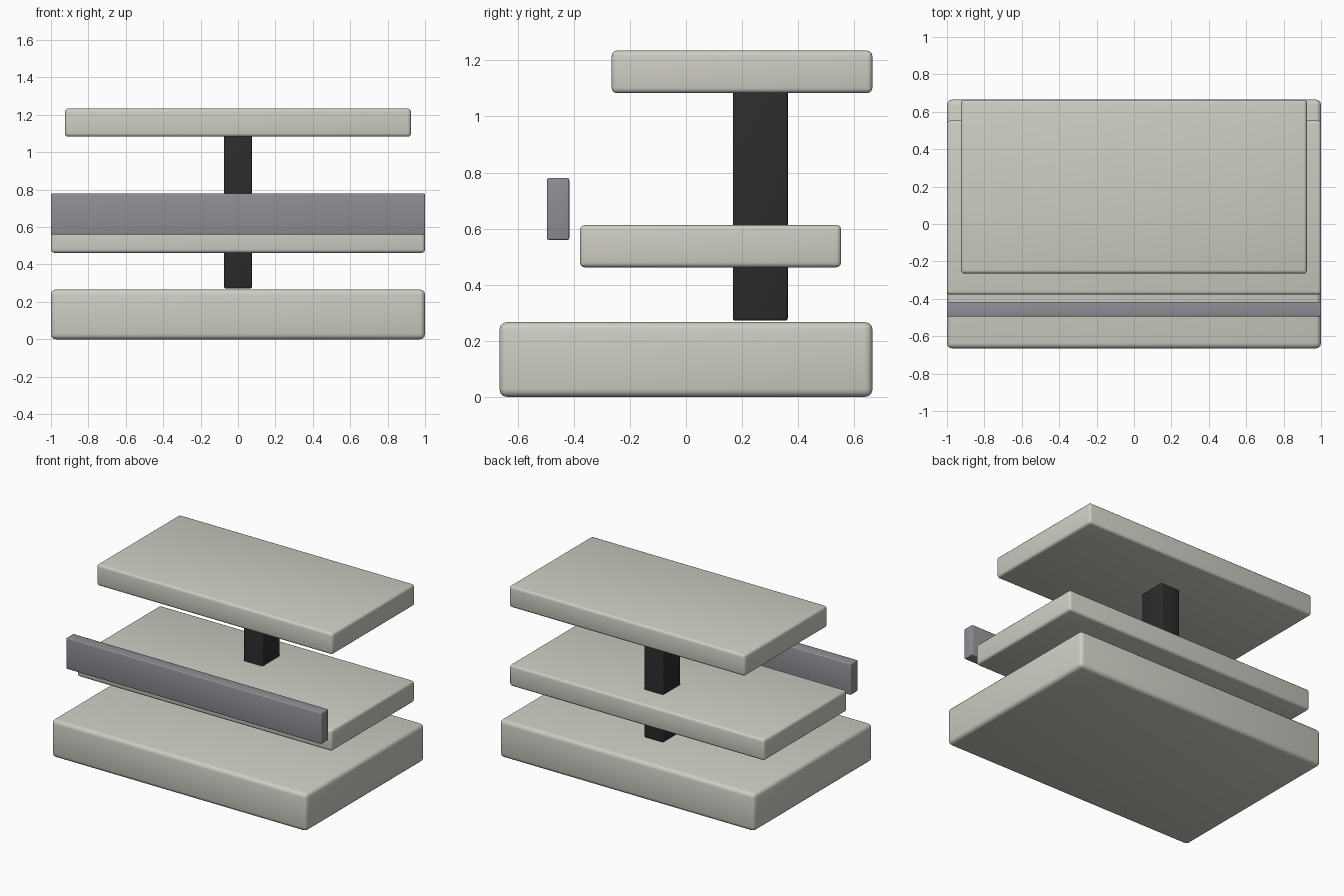
import bpy
import bmesh

cube = bpy.data.objects.get("Cube")
if cube:
    bpy.data.objects.remove(cube, do_unlink=True)


def material(name, rgb):
    mat = bpy.data.materials.new(name)
    mat.use_nodes = True
    colour = (*rgb, 1)
    mat.diffuse_color = colour
    mat.node_tree.nodes["Principled BSDF"].inputs["Base Color"].default_value = colour
    return mat


def rounded_box(name, half_width, y_range, z_range, radius, mat):
    """Box centred on x with softly rounded edges."""
    bm = bmesh.new()
    bmesh.ops.create_cube(bm, size=1)
    for v in bm.verts:
        v.co.x = half_width if v.co.x > 0 else -half_width
        v.co.y = y_range[v.co.y > 0]
        v.co.z = z_range[v.co.z > 0]
    for f in bm.faces:
        f.smooth = True
    mesh = bpy.data.meshes.new(name)
    bm.to_mesh(mesh)
    bm.free()
    mesh.materials.append(mat)
    obj = bpy.data.objects.new(name, mesh)
    bpy.context.collection.objects.link(obj)
    bevel = obj.modifiers.new("rounded edges", 'BEVEL')
    bevel.width = radius
    bevel.segments = 3
    return obj


ivory = material("warm light grey", (0.62, 0.61, 0.55))
steel = material("steel grey", (0.27, 0.275, 0.30))
black = material("charcoal", (0.025, 0.025, 0.026))

# Three decks
rounded_box("base", 1.0, (-0.665, 0.665), (0, 0.267), 0.028, ivory)
rounded_box("middle_shelf", 1.0, (-0.378, 0.553), (0.462, 0.613), 0.018, ivory)
rounded_box("top_shelf", 0.925, (-0.265, 0.664), (1.083, 1.234), 0.018, ivory)

# Column through the decks and the rail in front
rounded_box("column", 0.075, (0.167, 0.363), (0.272, 1.1), 0.01, black)
rounded_box("front_rail", 1.0, (-0.495, -0.416), (0.56, 0.78), 0.006, steel)
